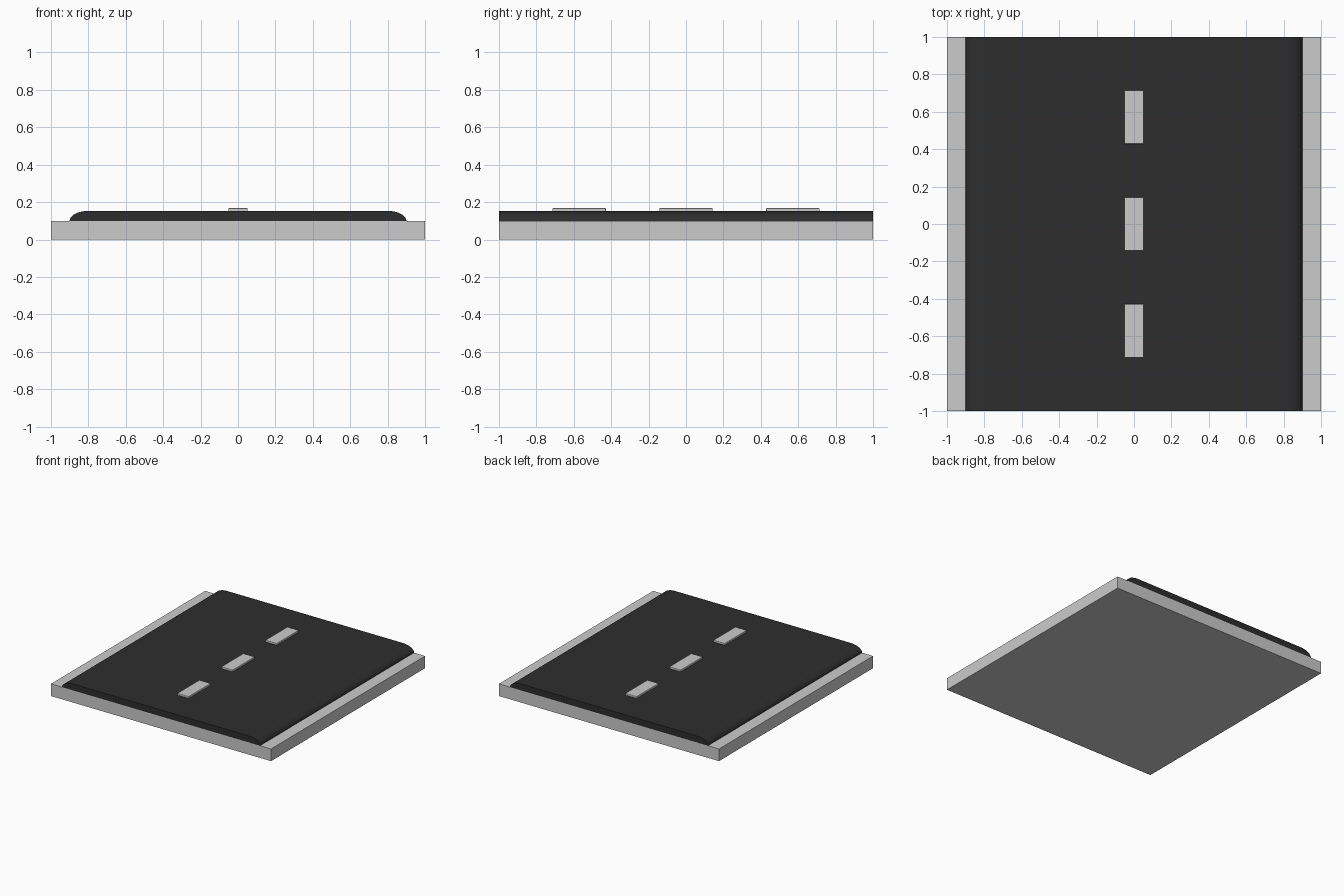
import bpy, bmesh, math

if "Cube" in bpy.data.objects:
    bpy.data.objects.remove(bpy.data.objects["Cube"])


def material(name, value):
    m = bpy.data.materials.new(name)
    m.diffuse_color = (value, value, value, 1)
    m.use_nodes = True
    m.node_tree.nodes["Principled BSDF"].inputs["Base Color"].default_value = m.diffuse_color
    return m


CONCRETE = material("light grey", 0.6)
ASPHALT = material("dark asphalt", 0.027)


def add_object(name, bm, mat):
    bmesh.ops.recalc_face_normals(bm, faces=bm.faces)
    mesh = bpy.data.meshes.new(name)
    bm.to_mesh(mesh)
    bm.free()
    mesh.materials.append(mat)
    obj = bpy.data.objects.new(name, mesh)
    bpy.context.collection.objects.link(obj)
    return obj


def box(name, size, centre, mat):
    bm = bmesh.new()
    bmesh.ops.create_cube(bm, size=1)
    bmesh.ops.scale(bm, vec=size, verts=bm.verts)
    bmesh.ops.translate(bm, vec=centre, verts=bm.verts)
    return add_object(name, bm, mat)


# Ground slab
box("base_slab", (2, 2, 0.1), (0, 0, 0.05), CONCRETE)

# Road surface: cross-section with rounded shoulders, extruded along y
right = []
for i in range(13):
    a = math.pi / 2 * i / 12
    right.append((0.8 + 0.1 * math.cos(a), 0.1 + 0.053 * math.sin(a)))
profile = right + [(-x, z) for x, z in reversed(right)]
bm = bmesh.new()
face = bm.faces.new([bm.verts.new((x, -1, z)) for x, z in profile])
ext = bmesh.ops.extrude_face_region(bm, geom=[face], use_keep_orig=True)
bmesh.ops.translate(bm, vec=(0, 2, 0),
                    verts=[g for g in ext["geom"] if isinstance(g, bmesh.types.BMVert)])
road = add_object("road_surface", bm, ASPHALT)
bpy.context.view_layer.objects.active = road
road.select_set(True)
bpy.ops.object.shade_smooth_by_angle(angle=math.radians(35))

# Raised centre-line dashes
for i in (-1, 0, 1):
    dash = box(f"lane_dash_{i + 2}", (0.104, 0.286, 0.02), (0, i * 4 / 7, 0.158), CONCRETE)
    bevel = dash.modifiers.new("soft_edges", "BEVEL")
    bevel.width = 0.004
    bevel.segments = 2
